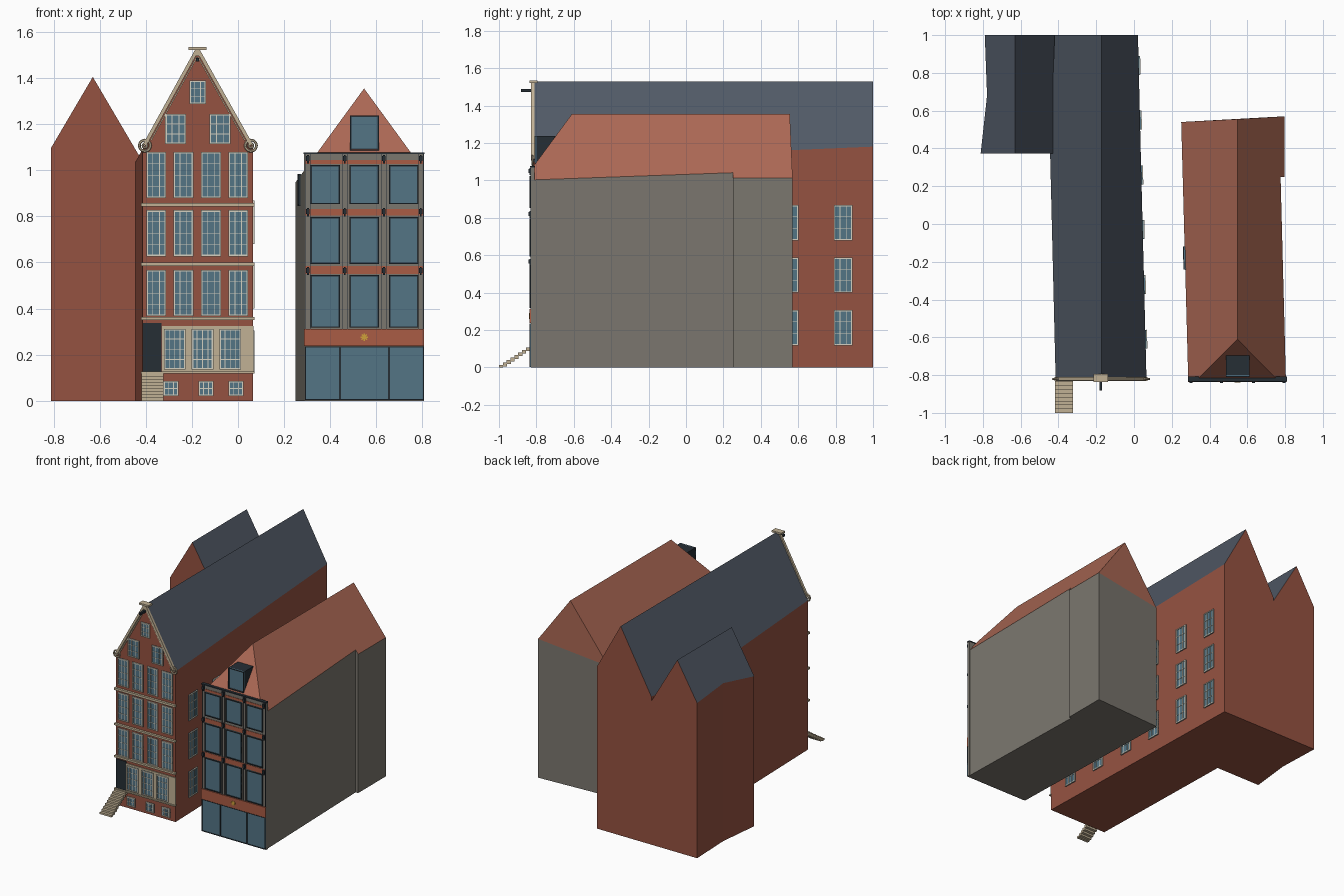
import bpy, bmesh, math
from mathutils import Matrix, Vector

if "Cube" in bpy.data.objects:
    bpy.data.objects.remove(bpy.data.objects["Cube"])

# ---------- helpers ----------
def mat(name, r, g, b):
    lin = [(c / 255) ** 2.2 for c in (r, g, b)]
    m = bpy.data.materials.new(name)
    m.diffuse_color = (*lin, 1)
    m.use_nodes = True
    m.node_tree.nodes["Principled BSDF"].inputs["Base Color"].default_value = m.diffuse_color
    return m

BRICK = mat("brick", 148, 83, 67)
SLATE = mat("slate", 82, 90, 102)
TILE = mat("clay_tile", 170, 104, 85)
GREY = mat("grey_plaster", 122, 118, 110)
STONE = mat("sandstone", 192, 176, 148)
GLASS = mat("glass", 84, 116, 132)
DARK = mat("dark_paint", 42, 50, 56)
WHITE = mat("cream_frame", 212, 208, 192)
GOLD = mat("gold", 205, 160, 60)
SALMON = mat("salmon_brick", 168, 92, 70)

def mesh(name, verts, faces, mats, slots=None):
    me = bpy.data.meshes.new(name)
    me.from_pydata(verts, [], faces)
    for m in mats:
        me.materials.append(m)
    for i, p in enumerate(me.polygons):
        p.material_index = slots[i] if slots else 0
    bm = bmesh.new()
    bm.from_mesh(me)
    bmesh.ops.recalc_face_normals(bm, faces=bm.faces)
    bm.to_mesh(me)
    bm.free()
    ob = bpy.data.objects.new(name, me)
    bpy.context.collection.objects.link(ob)
    return ob

def loft(name, sections):
    """House body: five-point gable sections along y, roof on edges 2 and 3."""
    verts = [(x, y, z) for y, pts in sections for x, z in pts]
    n = 5
    faces, slots = [tuple(range(n))], [0]
    for s in range(len(sections) - 1):
        for i in range(n):
            j = (i + 1) % n
            faces.append((s * n + i, s * n + j, s * n + n + j, s * n + n + i))
            slots.append(1 if i in (2, 3) else 0)
    faces.append(tuple(range(len(verts) - n, len(verts))))
    slots.append(0)
    return mesh(name, verts, faces, [BRICK, SLATE], slots)

parts = {}   # part name -> [material, verts, faces]
I = Matrix.Identity(4)

def box(name, m, x0, x1, y0, y1, z0, z1, M=I):
    _, v, f = parts.setdefault(name, [m, [], []])
    o = len(v)
    v += [tuple(M @ Vector((x, y, z))) for x in (x0, x1) for y in (y0, y1) for z in (z0, z1)]
    f += [tuple(o + k for k in q) for q in
          ((0, 1, 3, 2), (4, 6, 7, 5), (0, 4, 5, 1), (2, 3, 7, 6), (0, 2, 6, 4), (1, 5, 7, 3))]

def window(pre, x0, x1, z0, z1, y, cols=3, rows=4, frame=WHITE, w=.007, bar=.003, M=I):
    box(pre + "_glass", GLASS, x0, x1, y - .004, y + .003, z0, z1, M)
    fr = pre + "_frames"
    for a in (x0, x1 - w):
        box(fr, frame, a, a + w, y - .009, y + .002, z0, z1, M)
    for a in (z0, z1 - w):
        box(fr, frame, x0, x1, y - .009, y + .002, a, a + w, M)
    for i in range(1, cols):
        c = x0 + (x1 - x0) * i / cols
        box(fr, frame, c - bar / 2, c + bar / 2, y - .007, y, z0, z1, M)
    for i in range(1, rows):
        c = z0 + (z1 - z0) * i / rows
        box(fr, frame, x0, x1, y - .007, y, c - bar / 2, c + bar / 2, M)

# ---------- tall house with slate roof and rear wing ----------
def gable(x0, x1, ridge_x, ridge_z, slope):
    ez = lambda x: ridge_z - slope * abs(x - ridge_x)
    return [(x0, 0), (x1, 0), (x1, ez(x1)), (ridge_x, ridge_z), (x0, ez(x0))]

loft("tall_house", [(y, gable(a, b, -.172, 1.53, 1.81)) for y, a, b in
                    ((-.815, -.415, .066), (.37, -.444, .036), (1, -.42, .021))])
loft("rear_wing", [(y, gable(a, -.42, -.63, 1.405, 1.7)) for y, a in
                   ((.372, -.812), (.68, -.778), (1, -.79))])

F = -.815
# upper storeys, gable and cellar windows
for x in (-.398, -.28, -.16, -.042):
    for z in (.367, .627, .879):
        window("tall_house_window", x, x + .086, z, z + .2, F)
for x0, x1, z0, z1 in ((-.316, -.226, 1.114, 1.244), (-.124, -.033, 1.114, 1.244),
                       (-.211, -.139, 1.287, 1.39)):
    window("gable_window", x0, x1, z0, z1, F, 3, 3)
for x in (-.324, -.172, -.042):
    window("cellar_window", x, x + .066, .02, .086, F, 3, 2)
# ground floor front, door and string courses
box("ground_floor_panel", STONE, -.329, .068, F - .006, F, .124, .325)
for x in (-.322, -.201, -.08):
    window("ground_floor_window", x, x + .094, .135, .312, F - .006, 4, 4)
box("front_door", DARK, -.412, -.331, F - .006, F, .124, .337)
for z, h in ((.85, .016), (.592, .014), (.357, .014), (.122, .008)):
    box("string_course", STONE, -.42, .071, F - .016, F + .004, z - h / 2, z + h / 2)
# gable edge trim, cap and hoist beam
for ax, az, s in ((-.405, 1.11, 1), (.057, 1.11, -1)):
    d = Vector((-.176 - ax, 0, 1.525 - az))
    M = Matrix.Translation((ax, 0, az)) @ Matrix.Rotation(-math.atan2(d.z, d.x), 4, 'Y')
    box("gable_trim", STONE, 0, d.length, F - .014, F + .004, -.008, .008, M)
    M2 = M @ Matrix.Translation((0, 0, -.014 * s))
    box("gable_inner_trim", STONE, .03, d.length - .03, F - .007, F, -.003, .003, M2)
box("gable_cap", STONE, -.214, -.137, F - .022, F + .022, 1.522, 1.535)
box("gable_cap", STONE, -.187, -.164, F - .014, F + .004, 1.495, 1.523)
box("hoist_beam", DARK, -.183, -.169, -.882, F, 1.472, 1.488)
# scroll ends of the gable
for side, x in (("left", -.404), ("right", .056)):
    for ring, R, r in (("outer", .024, .006), ("inner", .009, .005)):
        bpy.ops.mesh.primitive_torus_add(major_radius=R, minor_radius=r, major_segments=20,
            minor_segments=6, location=(x, F - .006, 1.107), rotation=(math.pi / 2, 0, 0))
        o = bpy.context.object
        o.name = f"scroll_{ring}_{side}"
        o.data.materials.append(STONE)
        bpy.ops.object.shade_smooth_by_angle()
# entrance stairs
for i in range(9):
    y, t = -1 + i * .0205, (i + 1) * .0135
    box("entrance_stairs", STONE, -.418, -.324, y, y + .0225, max(0, t - .021), t)
# windows along the right wall
turn = Matrix.Rotation(math.pi / 2 + math.atan2(.045, 1.815), 4, 'Z')
for i in range(6):
    y = .84 - .29 * i
    M = Matrix.Translation((.066 - .045 * (y + .815) / 1.815, y, 0)) @ turn
    for z in (.118, .4, .68):
        window("side_window", -.05, .05, z, z + .188, 0, 3, 3, M=M)

# ---------- grey house with clay tile roof ----------
plan = [(.287, -.82), (.804, -.82), (.776, .25), (.796, .25), (.796, .57), (.25, .54)]
top = [(x, y, 1.355 - 1.37 * abs(x - .547)) for x, y in plan]
mesh("grey_house_walls", [(x, y, 0) for x, y in plan] + top,
     [tuple(range(6))] + [(i, (i + 1) % 6, (i + 1) % 6 + 6, i + 6) for i in range(6)], [GREY])
mesh("clay_tile_roof", top + [(.547, -.61, 1.355), (.547, .555, 1.355),
                              (.339, -.82, 1.07), (.755, -.82, 1.07)],
     [(0, 5, 7, 6, 8), (1, 2, 3, 4, 7, 6, 9), (8, 9, 6), (4, 5, 7), (0, 1, 9, 8)], [TILE])

G = -.828
box("grey_facade", GREY, .287, .808, G, -.81, 0, 1.075)
box("facade_coping", DARK, .285, .81, G - .005, -.808, 1.07, 1.078)
cols = ((.314, .442), (.484, .612), (.655, .783))
for x0, x1 in cols:
    for z0, z1 in ((.317, .545), (.593, .797), (.853, 1.023)):
        window("grey_house_window", x0, x1, z0, z1, G, 1, 1, DARK, .006)
# brick bands, sign band and flower ornament
for z0, z1 in ((1.028, 1.045), (.803, .833), (.55, .585)):
    box("brick_band", SALMON, .292, .803, G - .003, G, z0, z1)
box("lintel_band", SALMON, .287, .808, G - .008, G, .237, .312)
for k in range(4):
    M = Matrix.Translation((.548, 0, .276)) @ Matrix.Rotation(k * math.pi / 4, 4, 'Y')
    box("flower_ornament", GOLD, -.016, .016, G - .012, G - .006, -.003, .003, M)
# shop front
for x0, x1 in ((.291, .442), (.442, .655), (.655, .806)):
    window("shop_window", x0, x1, .003, .236, G, 1, 1, DARK, .004)
# wall lanterns on the piers
for x in (.303, .463, .633, .793):
    for z in (1.05, .82, .565):
        box("pier_lantern", DARK, x - .008, x + .008, G - .014, G, z - .01, z + .012)
        box("pier_lantern", DARK, x - .004, x + .004, G - .01, G, z - .02, z + .016)
    box("pier_edges", DARK, x - .012, x - .0095, G - .004, G, .312, 1.07)
    box("pier_edges", DARK, x + .0095, x + .012, G - .004, G, .312, 1.07)
# roof dormer
box("dormer", DARK, .487, .612, -.8, -.69, 1.085, 1.238)
window("dormer_window", .487, .612, 1.085, 1.238, -.8, 1, 1, DARK, .006)
# shuttered window on the left wall
M = Matrix.Translation((.2695, -.18, 0)) @ Matrix.Rotation(-math.pi / 2 + .027, 4, 'Z')
window("left_wall_window", -.06, .06, .845, .985, 0, 2, 1, DARK, .008, .008, M)

for name, (m, v, f) in parts.items():
    mesh(name, v, f, [m])
